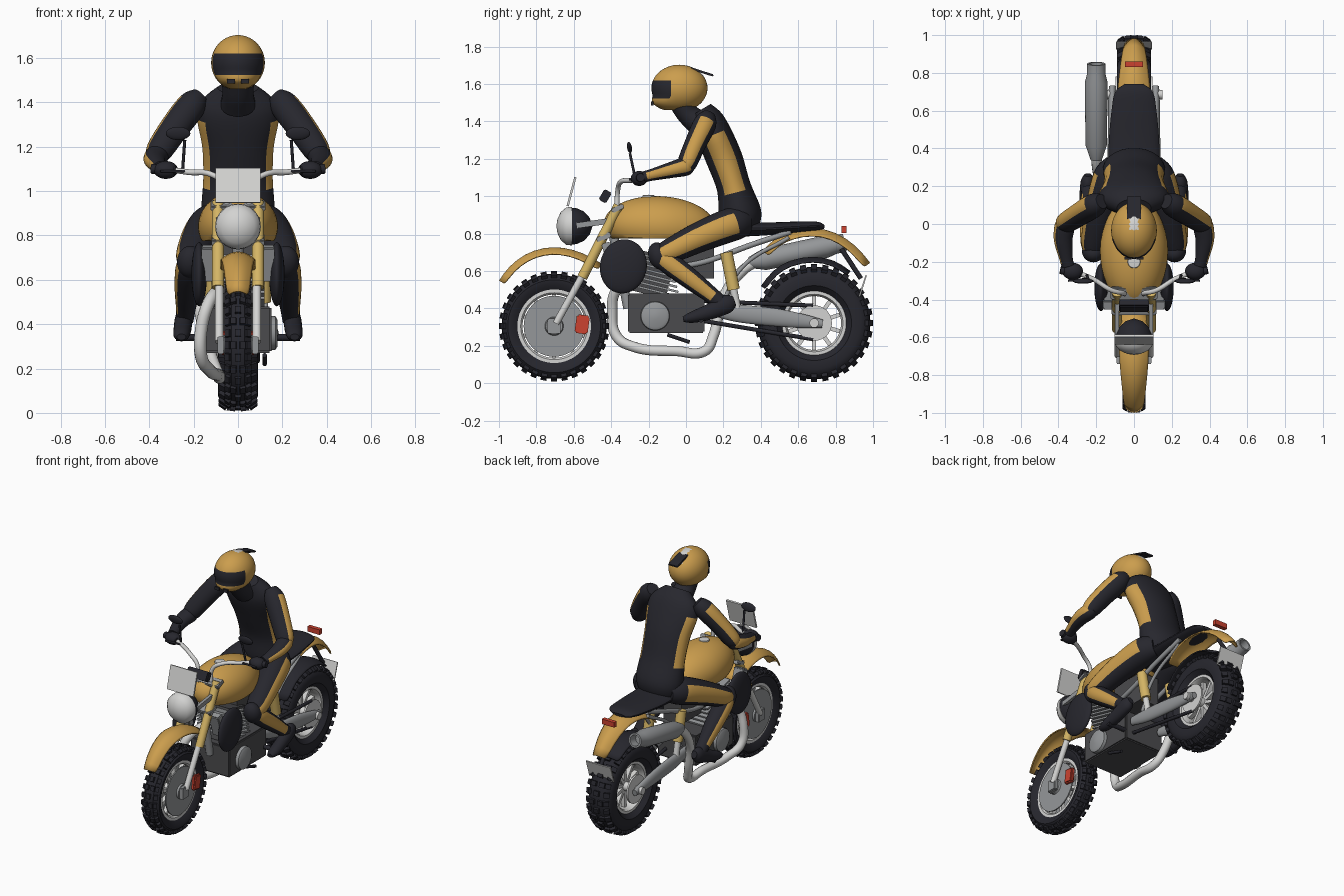
import bpy, bmesh, math
from mathutils import Vector, Matrix

if "Cube" in bpy.data.objects:
    bpy.data.objects.remove(bpy.data.objects["Cube"], do_unlink=True)

def material(name, *rgb):
    m = bpy.data.materials.new(name)
    m.use_nodes = True
    m.diffuse_color = (*rgb, 1)
    m.node_tree.nodes["Principled BSDF"].inputs["Base Color"].default_value = (*rgb, 1)
    return m

gold = material("gold", .60, .34, .075)
pale_gold = material("pale gold", .66, .46, .13)
black = material("charcoal black", .02, .02, .027)
silver = material("silver", .65, .65, .64)
steel = material("steel grey", .30, .31, .32)
iron = material("iron grey", .07, .07, .075)
red = material("red", .6, .055, .03)
parts = []

def make(name, bm, mats, mirror=False, rule=None):
    """Finish a part; rule picks a material slot from a face centre."""
    bmesh.ops.recalc_face_normals(bm, faces=bm.faces)
    if rule:
        for f in bm.faces:
            f.material_index = int(rule(f.calc_center_median()))
    me = bpy.data.meshes.new(name)
    bm.to_mesh(me)
    bm.free()
    for m in mats if isinstance(mats, tuple) else (mats,):
        me.materials.append(m)
    ob = bpy.data.objects.new(name, me)
    bpy.context.collection.objects.link(ob)
    if mirror:
        ob.modifiers.new("Mirror", 'MIRROR').use_mirror_merge = False
    parts.append(ob)
    return ob

def box(name, c, size, mat, tilt=0, mirror=False, bevel=0):
    bm = bmesh.new()
    bmesh.ops.create_cube(bm, size=1, matrix=Matrix.Translation(c) @ Matrix.Rotation(math.radians(tilt), 4, 'X') @ Matrix.Diagonal((*size, 1)))
    if bevel:
        bmesh.ops.bevel(bm, geom=bm.edges[:], offset=bevel, segments=2, affect='EDGES')
    return make(name, bm, mat, mirror)

def ball(name, c, r, mat, tilt=0, mirror=False, rule=None, shape=None):
    bm = bmesh.new()
    bmesh.ops.create_uvsphere(bm, u_segments=40, v_segments=28, radius=1, matrix=Matrix.Translation(c) @ Matrix.Rotation(math.radians(tilt), 4, 'X') @ Matrix.Diagonal((*r, 1)))
    if shape:
        for v in bm.verts:
            shape(v.co)
    return make(name, bm, mat, mirror, rule)

def lathe(name, c, axis, profile, mat, mirror=False, n=40, closed=False):
    """Spin (height, radius) points about an axis through c."""
    bm = bmesh.new()
    q = Vector(axis).to_track_quat('Z', 'Y')
    rings = [[bm.verts.new(Vector(c) + q @ Vector((r * math.cos(a), r * math.sin(a), h)))
              for a in (math.tau * i / n for i in range(n))] for h, r in profile]
    for k in range(len(rings) - (not closed)):
        a, b = rings[k], rings[(k + 1) % len(rings)]
        for i in range(n):
            bm.faces.new((a[i], a[(i + 1) % n], b[(i + 1) % n], b[i]))
    bmesh.ops.remove_doubles(bm, verts=bm.verts, dist=1e-5)
    return make(name, bm, mat, mirror)

def rod(name, a, b, r, mat, mirror=False, r2=None):
    a, b = Vector(a), Vector(b)
    d = (b - a).length
    return lathe(name, a, b - a, [(0, 0), (0, r), (d, r2 or r), (d, 0)], mat, mirror, 20)

def loft(name, sections, mats, mirror=False, stripe=None, n=24, steps=5):
    """Smooth body through (x, y, z, half width, half depth); stripe(angle x, t) picks slot 1."""
    bm = bmesh.new()
    s = [Vector(p) for p in sections]
    pts = []
    for i in range(len(s) - 1):
        p0, p1, p2, p3 = s[max(i - 1, 0)], s[i], s[i + 1], s[min(i + 2, len(s) - 1)]
        for k in range(steps):
            t = k / steps
            pts.append(p1 + .5 * t * (p2 - p0 + t * (2 * p0 - 5 * p1 + 4 * p2 - p3 + t * (3 * p1 - p0 - 3 * p2 + p3))))
    pts.append(s[-1])
    rings = []
    for i, p in enumerate(pts):
        t = (pts[min(i + 1, len(pts) - 1)] - pts[max(i - 1, 0)]).to_3d().normalized()
        v = t.cross(Vector((1, 0, 0))).normalized()
        u = v.cross(t)
        rings.append([bm.verts.new(p.to_3d() + u * p[3] * math.cos(a) + v * p[4] * math.sin(a))
                      for a in (math.tau * (j + .5) / n for j in range(n))])
    for i, (a, b) in enumerate(zip(rings, rings[1:])):
        for j in range(n):
            f = bm.faces.new((a[j], a[(j + 1) % n], b[(j + 1) % n], b[j]))
            if stripe:
                f.material_index = int(stripe(math.cos(math.tau * (j + 1) / n), i / len(pts)))
    bm.faces.new(rings[0])
    bm.faces.new(rings[-1])
    return make(name, bm, mats, mirror)

def pipe(name, pts, r, mat, mirror=False):
    cu = bpy.data.curves.new(name, 'CURVE')
    cu.dimensions = '3D'
    cu.bevel_depth, cu.bevel_resolution, cu.use_fill_caps = r, 4, True
    sp = cu.splines.new('BEZIER')
    sp.bezier_points.add(len(pts) - 1)
    for bp, p in zip(sp.bezier_points, pts):
        bp.co = p
        bp.handle_left_type = bp.handle_right_type = 'AUTO'
    tmp = bpy.data.objects.new(name, cu)
    bm = bmesh.new()
    bm.from_mesh(tmp.to_mesh())
    bpy.data.objects.remove(tmp)
    return make(name, bm, mat, mirror)

def fender(name, path, drop, mat):
    """Arched sheet through (y, z, half width)."""
    bm = bmesh.new()
    rows = []
    for i, (y, z, w) in enumerate(path):
        a, b = path[max(i - 1, 0)], path[min(i + 1, len(path) - 1)]
        nrm = Vector((0, a[1] - b[1], b[0] - a[0])).normalized()
        rows.append([bm.verts.new(Vector((w * k / 4, y, z)) - nrm * drop * (k / 4) ** 2) for k in range(-4, 5)])
    for a, b in zip(rows, rows[1:]):
        for k in range(8):
            bm.faces.new((a[k], a[k + 1], b[k + 1], b[k]))
    ob = make(name, bm, mat)
    m = ob.modifiers.new("Subdivision", 'SUBSURF')
    m.levels = m.render_levels = 1
    ob.modifiers.new("Thickness", 'SOLIDIFY').thickness = .008

def wheel(name, y, z, R, w, rim):
    c = (0, y, z)
    T = R - .014
    half = [(w * .6, rim), (w * .95, rim + .03), (w, (rim + T) / 2 + .01), (w * .82, T - .022), (w * .5, T - .004), (0, T)]
    lathe(name + "_tyre", c, (1, 0, 0), half + [(-h, r) for h, r in half[-2::-1]], black, n=64, closed=True)
    bm = bmesh.new()
    for i in range(32):
        turn = Matrix.Translation(c) @ Matrix.Rotation(math.tau * i / 32, 4, 'X')
        rows = [(-.74, -.012, 35), (.74, -.012, -35)] + ([(0, 0, 0)] if i % 2 else [(-.34, -.002, 8), (.34, -.002, -8)])
        for k, dz, tilt in rows:
            m = turn @ Matrix.Translation((k * w, 0, R - .012 + dz)) @ Matrix.Rotation(-math.radians(tilt), 4, 'Y')
            bmesh.ops.create_cube(bm, size=1, matrix=m @ Matrix.Diagonal((w * .42, .032, .024, 1)))
    make(name + "_tread_blocks", bm, black)
    b, r = w * .62, rim + .004
    lathe(name + "_rim", c, (1, 0, 0), [(-b, r), (-b, r - .02), (-b * .7, r - .03), (b * .7, r - .03), (b, r - .02), (b, r)], silver, n=64, closed=True)
    lathe(name + "_hub", c, (1, 0, 0), [(-w, 0), (-w, .03), (w, .03), (w, 0)], silver)
    bm = bmesh.new()
    for i in range(10):
        m = Matrix.Translation(c) @ Matrix.Rotation(math.tau * i / 10, 4, 'X') @ Matrix.Translation((0, 0, rim / 2))
        bmesh.ops.create_cube(bm, size=1, matrix=m @ Matrix.Diagonal((.03, .022, rim - .03, 1)))
    make(name + "_spokes", bm, silver)

# Wheels and brakes
wheel("front_wheel", -.705, .305, .295, .06, .195)
wheel("rear_wheel", .685, .322, .315, .09, .17)
lathe("front_brake_discs", (.045, -.705, .305), (1, 0, 0), [(0, .05), (0, .163), (.008, .163), (.008, .05), (.02, .045), (.02, 0)], steel, True)
box("front_axle_blocks", (.078, -.705, .305), (.03, .07, .08), steel, 0, True, .004)
box("front_calipers", (.065, -.555, .315), (.03, .07, .1), red, -8, True, .008)
lathe("rear_sprockets", (.085, .685, .322), (1, 0, 0), [(0, 0), (0, .095), (.012, .095), (.012, 0)], silver, True)

# Fenders and tail
fender("front_fender", [(-1, .55, .05), (-.95, .625, .058), (-.86, .695, .066), (-.76, .728, .075), (-.66, .73, .08), (-.55, .7, .08), (-.45, .64, .075)], .035, gold)
fender("rear_fender", [(.41, .71, .09), (.47, .775, .095), (.56, .818, .095), (.68, .838, .09), (.8, .812, .08), (.91, .74, .068), (.985, .645, .055)], .04, gold)
fender("rear_tyre_guard", [(.4, .52, .09), (.46, .605, .09), (.55, .66, .09), (.68, .685, .09), (.8, .66, .09), (.88, .6, .09)], .025, black)
box("tail_light", (0, .845, .822), (.095, .028, .035), red)
rod("plate_stalk", (0, .83, .72), (0, .935, .56), .013, black)
box("rear_plate", (0, .945, .52), (.19, .008, .12), silver, -18)

# Fork, clamps and steering
rod("fork_upper_tubes", (.09, -.36, .95), (.09, -.555, .565), .027, pale_gold, True)
rod("fork_lower_tubes", (.085, -.54, .6), (.085, -.695, .32), .019, silver, True)
box("upper_clamp", (0, -.365, .935), (.25, .07, .025), steel, 25, bevel=.005)
box("lower_clamp", (0, -.44, .78), (.24, .08, .03), steel, 25, bevel=.005)
pipe("handlebar", [(.05, -.37, .94), (.06, -.365, 1.03), (.12, -.35, 1.075), (.22, -.29, 1.085), (.3, -.26, 1.095), (.38, -.245, 1.1)], .013, silver, True)
rod("grips", (.28, -.265, 1.093), (.39, -.243, 1.1), .022, black, True)
rod("levers", (.24, -.29, 1.09), (.35, -.3, 1.09), .006, black, True)
rod("mirror_stems", (.25, -.27, 1.09), (.24, -.3, 1.23), .007, black, True)
ball("mirrors", (.27, -.302, 1.26), (.055, .013, .03), black, 10, True)

# Headlight, screen and gauges
lathe("headlight_bowl", (0, -.625, .84), (0, 1, 0), [(0, .1), (.04, .096), (.08, .078), (.11, .045), (.125, 0)], black)
lathe("headlight_lens", (0, -.62, .84), (0, -1, 0), [(0, 0), (-.01, .103), (.02, .1), (.05, .075), (.068, .035), (.073, 0)], silver)
box("headlight_brackets", (.09, -.5, .855), (.02, .17, .03), steel, 8, True)
box("number_screen", (0, -.612, 1.025), (.205, .012, .16), silver, -15)
box("gauge_pod", (0, -.432, 1.0), (.16, .045, .065), black, -30, bevel=.006)

# Fuel tank and seat
def tank_shape(p):
    p.z = max(p.z, .775)
    p.x *= 1 - .35 * max(0, p.y + .1)
ball("fuel_tank", (0, -.14, .84), (.18, .3, .16), gold, -3, shape=tank_shape)
lathe("tank_cap", (0, -.2, .99), (0, 0, 1), [(0, .035), (.015, .032), (.018, 0)], silver)
loft("seat", [(0, .1, .83, .1, .025), (0, .25, .825, .13, .04), (0, .42, .825, .135, .035), (0, .6, .835, .12, .03), (0, .7, .84, .1, .024), (0, .74, .835, .05, .01)], black)

# Frame, swingarm and suspension
pipe("down_tube", [(0, -.4, .85), (0, -.36, .65), (0, -.31, .4)], .025, steel)
pipe("tail_rails", [(.09, -.05, .62), (.1, .1, .65), (.1, .35, .74), (.09, .56, .81)], .015, steel, True)
pipe("tail_braces", [(.1, .2, .44), (.1, .3, .62), (.09, .55, .78)], .011, steel, True)
box("frame_core", (0, .02, .66), (.14, .26, .2), iron)
loft("swingarm", [(.11, .12, .4, .02, .03), (.115, .27, .375, .024, .047), (.115, .48, .352, .024, .048), (.115, .64, .33, .022, .036), (.115, .73, .318, .018, .022)], steel, True)
rod("rear_axle", (-.15, .685, .322), (.15, .685, .322), .025, silver)
for side, z1, z2 in (("upper", .44, .415), ("lower", .335, .235)):
    rod(side + "_chain_run", (.088, .08, z1), (.088, .68, z2), .011, black)
rod("shock_bodies", (.115, .215, .7), (.115, .255, .5), .033, pale_gold, True)
rod("shock_rods", (.115, .25, .52), (.115, .275, .4), .02, silver, True)

# Engine
box("crankcase", (0, -.105, .375), (.3, .41, .21), iron, bevel=.008)
lathe("clutch_covers", (.15, -.165, .36), (1, 0, 0), [(0, .078), (.02, .075), (.028, .06), (.028, .02), (.034, 0)], steel, True)
for i in range(8):
    box(f"cylinder_fin_{i + 1}", (0, -.15 - i * .007, .49 + i * .027), (.24, .24, .012), steel, -14)
box("cylinder_core", (0, -.17, .58), (.19, .18, .22), iron, -14)
box("radiators", (.125, -.405, .675), (.08, .05, .16), steel, 18, True, .006)
ball("side_shrouds", (.175, -.335, .625), (.035, .125, .145), black, -10, True)
rod("brake_pedal", (.12, -.1, .26), (.12, .02, .22), .01, black)
rod("foot_pegs", (.1, .08, .34), (.28, .08, .34), .015, black, True)

# Exhaust
pipe("exhaust_pipe", [(-.08, -.26, .56), (-.13, -.37, .5), (-.165, -.395, .38), (-.165, -.37, .25), (-.13, -.28, .195), (-.09, -.05, .172), (-.09, .1, .172), (-.12, .145, .25), (-.17, .2, .46), (-.195, .3, .6), (-.2, .4, .665)], .028, silver)
lathe("muffler", (-.2, .34, .645), (0, .5, .105), [(0, 0), (0, .03), (.08, .057), (.42, .06), (.46, .05), (.52, .048), (.52, .036), (.46, .034), (.46, 0)], steel)

# Rider body
loft("torso", [(0, .3, .81, .13, .08), (0, .29, .9, .165, .115), (0, .255, 1.05, .158, .092), (0, .205, 1.2, .162, .098), (0, .15, 1.33, .185, .095), (0, .12, 1.405, .165, .082), (0, .085, 1.465, .09, .055)],
     (black, gold), stripe=lambda c, t: abs(c) > .74 and .26 < t < .62)
loft("neck", [(0, .07, 1.39, .08, .07), (0, .01, 1.44, .07, .06), (0, -.02, 1.5, .075, .07)], black)
outer = lambda lo, hi: lambda c, t: c > .75 and lo < t < hi
loft("upper_arms", [(.17, .12, 1.43, .04, .04), (.21, .1, 1.385, .066, .062), (.29, .05, 1.28, .066, .058), (.36, .005, 1.175, .058, .052), (.37, -.01, 1.15, .03, .03)], (black, gold), True, outer(.2, .85))
loft("forearms", [(.362, .035, 1.17, .025, .03), (.365, 0, 1.16, .052, .05), (.375, -.08, 1.14, .05, .043), (.36, -.18, 1.115, .036, .032), (.35, -.22, 1.105, .034, .03)], (black, gold), True, outer(.1, .8))
ball("gloves", (.325, -.25, 1.095), (.055, .045, .04), black, 0, True)
loft("thighs", [(.09, .33, .86, .06, .07), (.12, .25, .85, .095, .09), (.17, .08, .785, .088, .082), (.21, -.09, .705, .07, .066), (.215, -.165, .68, .045, .045)], (black, gold), True, outer(.22, .85))
ball("knee_guards", (.215, -.145, .68), (.06, .055, .075), black, 20, True)
loft("shins", [(.22, -.15, .7, .04, .045), (.222, -.1, .65, .06, .06), (.228, .02, .56, .058, .056), (.235, .13, .475, .045, .045), (.24, .2, .42, .04, .04)], (black, gold), True, outer(.1, .75))
loft("boots", [(.245, .26, .44, .02, .025), (.245, .22, .425, .038, .05), (.25, .12, .38, .04, .042), (.255, .03, .352, .036, .03), (.255, -.015, .342, .02, .014)], black, True)

# Helmet
def helmet_shape(p):
    if p.y < -.06 and p.z < 1.54:
        p.y -= min(.03, (1.54 - p.z) * .7)
    p.z = max(p.z, 1.46)
def helmet_colour(c):
    if c.y < -.08 and 1.53 < c.z < 1.625:
        return 1
    return 2 if abs(c.x) < .024 and c.z > 1.62 and -.03 < c.y < .1 else 0
ball("helmet", (0, -.035, 1.578), (.121, .15, .125), (gold, black, silver), rule=helmet_colour, shape=helmet_shape)
box("chin_vents", (.032, -.181, 1.495), (.035, .012, .022), black, 0, True)
box("helmet_spoiler", (0, .085, 1.665), (.075, .13, .012), black, -18, bevel=.004)

# Smooth shading with crisp edges
bpy.ops.object.select_all(action='DESELECT')
for ob in parts:
    ob.select_set(True)
bpy.context.view_layer.objects.active = parts[0]
bpy.ops.object.shade_smooth_by_angle(angle=math.radians(35))
